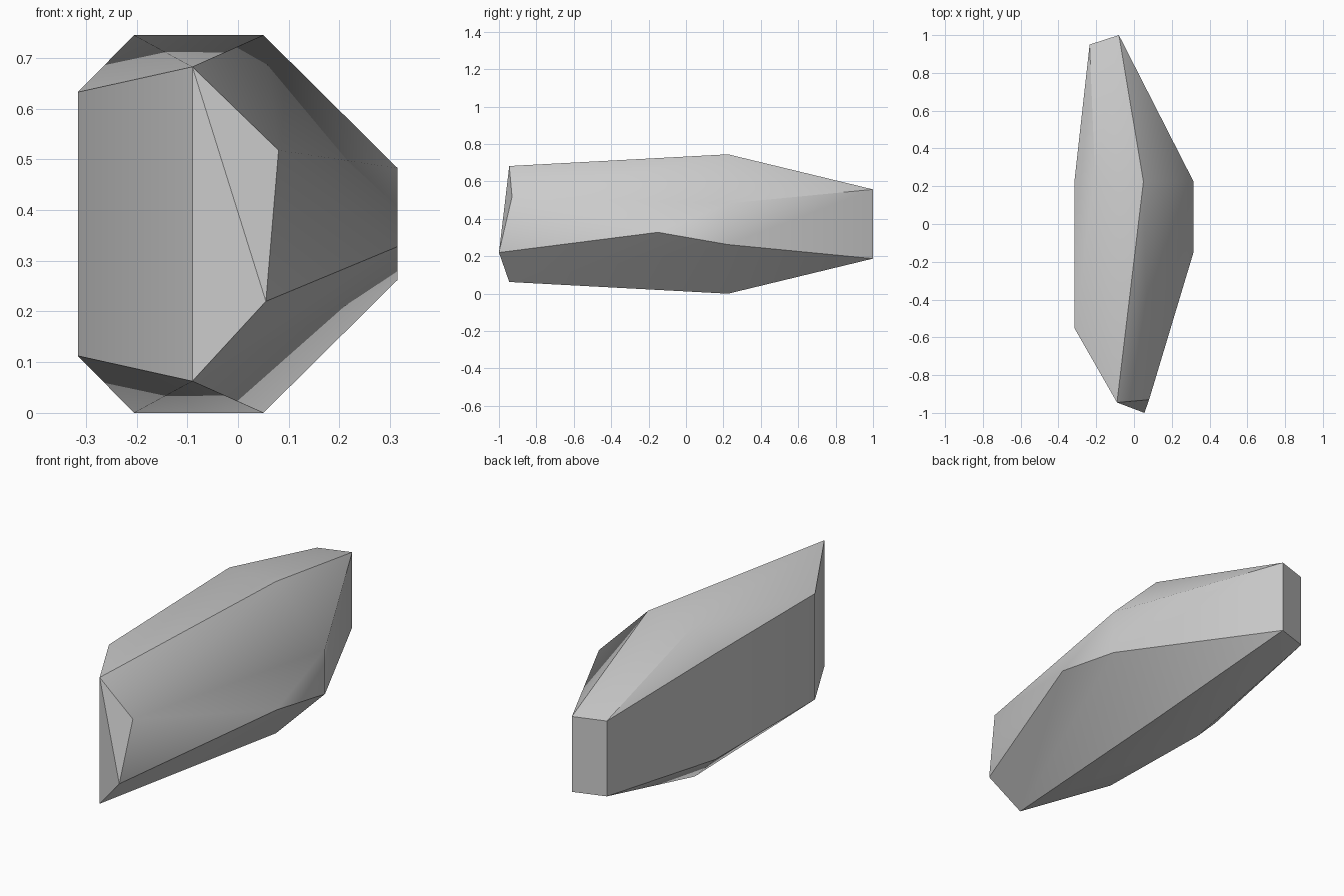
import bpy
import bmesh
import math

cube = bpy.data.objects.get("Cube")
if cube:
    bpy.data.objects.remove(cube, do_unlink=True)

# One flat stone colour
stone = bpy.data.materials.new("stone_grey")
stone.use_nodes = True
COLOUR = (0.6, 0.6, 0.6, 1.0)
stone.diffuse_color = COLOUR
stone.node_tree.nodes["Principled BSDF"].inputs["Base Color"].default_value = COLOUR

MID_Z = 0.3725

# Corners that repeat above and below the middle: x, y, half height
PAIRS = [
    (-0.09, -0.945, 0.31),     # front ridge
    (0.05, 0.225, 0.3725),     # crown, left
    (-0.205, 0.225, 0.3725),   # crown, right
    (-0.316, -0.55, 0.26),     # right flank, front
    (-0.316, 0.22, 0.26),      # right flank, middle
    (-0.08, 1.0, 0.185),       # back end, left
    (-0.235, 0.95, 0.185),     # back end, right
    (0.315, 0.225, 0.11),      # left flank
]

# Chipped corners that break the symmetry
CHIPS = [
    (0.055, -1.0, 0.22),
    (0.08, -0.93, 0.518),
    (0.315, -0.15, 0.328),
]


def build_rock():
    points = [(x, y, MID_Z + side * h) for x, y, h in PAIRS for side in (1, -1)]
    bm = bmesh.new()
    for p in points + CHIPS:
        bm.verts.new(p)
    # Wrap the corners in a faceted skin and merge the flat triangles
    bmesh.ops.convex_hull(bm, input=bm.verts[:])
    bmesh.ops.dissolve_limit(bm, angle_limit=math.radians(0.5),
                             verts=bm.verts[:], edges=bm.edges[:])
    bmesh.ops.recalc_face_normals(bm, faces=bm.faces[:])
    mesh = bpy.data.meshes.new("rock")
    bm.to_mesh(mesh)
    bm.free()
    mesh.materials.append(stone)
    rock = bpy.data.objects.new("rock", mesh)
    bpy.context.collection.objects.link(rock)
    return rock


# Soft shading on shallow facets, crisp main edges
rock = build_rock()
bpy.ops.object.select_all(action='DESELECT')
rock.select_set(True)
bpy.context.view_layer.objects.active = rock
bpy.ops.object.shade_smooth_by_angle(angle=math.radians(31))
